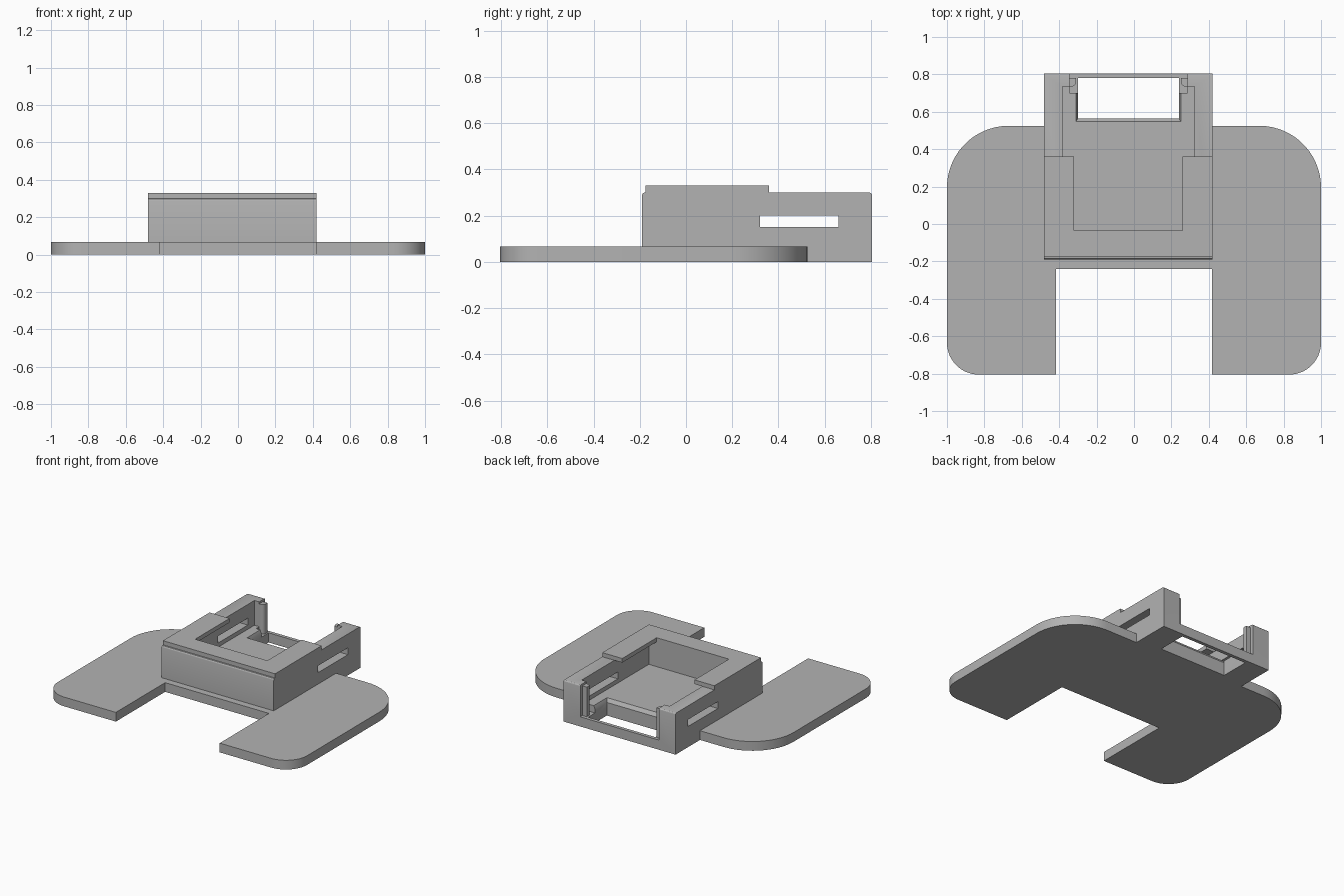
import bpy, bmesh, math
from mathutils import Vector

old = bpy.data.objects.get("Cube")
if old:
    bpy.data.objects.remove(old, do_unlink=True)

grey = bpy.data.materials.new("light_grey")
grey.use_nodes = True
grey.diffuse_color = (0.45, 0.45, 0.45, 1)
grey.node_tree.nodes["Principled BSDF"].inputs["Base Color"].default_value = (0.45, 0.45, 0.45, 1)

CX = -0.03       # centre line of the housing
FLOOR = 0.12     # pocket floor height
PLATE = 0.067    # base plate thickness


def finish(name, bm):
    bmesh.ops.recalc_face_normals(bm, faces=bm.faces)
    mesh = bpy.data.meshes.new(name)
    bm.to_mesh(mesh)
    bm.free()
    mesh.materials.append(grey)
    obj = bpy.data.objects.new(name, mesh)
    bpy.context.collection.objects.link(obj)
    return obj


def prism(name, outline, z0, z1):
    """Extrude a flat outline upward."""
    bm = bmesh.new()
    face = bm.faces.new([bm.verts.new((x, y, z0)) for x, y in outline])
    top = bmesh.ops.extrude_face_region(bm, geom=[face])
    verts = [g for g in top["geom"] if isinstance(g, bmesh.types.BMVert)]
    bmesh.ops.translate(bm, verts=verts, vec=(0, 0, z1 - z0))
    return finish(name, bm)


def box(name, x0, x1, y0, y1, z0, z1):
    return prism(name, [(x0, y0), (x1, y0), (x1, y1), (x0, y1)], z0, z1)


def centred(name, half, y0, y1, z0, z1):
    return box(name, CX - half, CX + half, y0, y1, z0, z1)


def apply(obj, mod):
    bpy.ops.object.select_all(action="DESELECT")
    bpy.context.view_layer.objects.active = obj
    obj.select_set(True)
    bpy.ops.object.modifier_apply(modifier=mod.name)


def cut(obj, cutter):
    mod = obj.modifiers.new("cut", "BOOLEAN")
    mod.operation = "DIFFERENCE"
    mod.solver = "EXACT"
    mod.object = cutter
    apply(obj, mod)
    bpy.data.objects.remove(cutter, do_unlink=True)


def bevel_edges(obj, test, width, segments):
    """Round the edges whose two ends both pass the test."""
    bm = bmesh.new()
    bm.from_mesh(obj.data)
    edges = [e for e in bm.edges if all(test(v.co) for v in e.verts)]
    bmesh.ops.bevel(bm, geom=edges, offset=width, segments=segments,
                    profile=0.5, affect="EDGES")
    bm.to_mesh(obj.data)
    bm.free()


def smooth(obj):
    bpy.ops.object.select_all(action="DESELECT")
    bpy.context.view_layer.objects.active = obj
    obj.select_set(True)
    bpy.ops.object.shade_smooth_by_angle(angle=math.radians(30))


def arc(cx, cy, r, start):
    return [(cx + r * math.cos(math.radians(start + a)),
             cy + r * math.sin(math.radians(start + a))) for a in range(0, 91, 6)]


# Base plate: notched at the front, large round corners behind
half = [(0.417, -0.24), (0.417, -0.805)]
half += arc(1 - 0.17, -0.805 + 0.17, 0.17, 270)
half += arc(1 - 0.33, 0.525 - 0.33, 0.33, 0)
plate = prism("base_plate", half + [(-x, y) for x, y in reversed(half)], 0, PLATE)
smooth(plate)

# Housing block, rounded along its front and back top edges
housing = centred("housing", 0.45, -0.19, 0.805, 0, 0.30)
for y in (-0.19, 0.805):
    bevel_edges(housing, lambda c: abs(c.y - y) < 0.001 and c.z > 0.29, 0.012, 3)

# Seat on the plate, pocket, rear opening and side slots
cut(housing, box("seat_cutter", -1, 1, -1, 0.525, -1, PLATE))
cut(housing, centred("pocket_cutter", 0.353, -0.035, 0.735, FLOOR, 1))
cut(housing, centred("rear_cutter", 0.315, 0.70, 1, 0.07, 1))
cut(housing, box("slot_cutter", -1, 1, 0.32, 0.66, 0.15, 0.20))

# Floor window with eased upper edges
cut(housing, centred("window_cutter", 0.27, 0.565, 0.78, -1, 1))
ease = centred("ease_cutter", 0.27, 0.565, 0.735, FLOOR - 0.025, FLOOR + 0.01)
for v in ease.data.vertices:
    if v.co.z > FLOOR:
        v.co.x += math.copysign(0.015, v.co.x - CX)
        if v.co.y < 0.6:
            v.co.y -= 0.025
cut(housing, ease)
smooth(housing)

# Raised rim that overhangs the pocket on both sides
w, i, back, front, inner = 0.45, 0.29, 0.36, -0.175, -0.035
rim = [(-w, front), (w, front), (w, back), (i, back), (i, inner),
       (-i, inner), (-i, back), (-w, back)]
prism("top_rim", [(CX + x, y) for x, y in rim], 0.30, 0.33)

# Rounded catch ridges on the inside of the rear posts
for side, sign in (("left", 1), ("right", -1)):
    xs = sorted((CX + sign * 0.28, CX + sign * 0.316))
    ridge = box(side + "_catch_ridge", xs[0], xs[1], 0.735, 0.78, 0.07, 0.285)
    tip = CX + sign * 0.28
    bm = bmesh.new()
    bm.from_mesh(ridge.data)
    edges = [e for e in bm.edges
             if all(abs(v.co.x - tip) < 0.001 and v.co.y < 0.74 for v in e.verts)]
    bmesh.ops.bevel(bm, geom=edges, offset=0.025, segments=5, profile=0.5, affect="EDGES")
    bm.to_mesh(ridge.data)
    bm.free()
    smooth(ridge)
